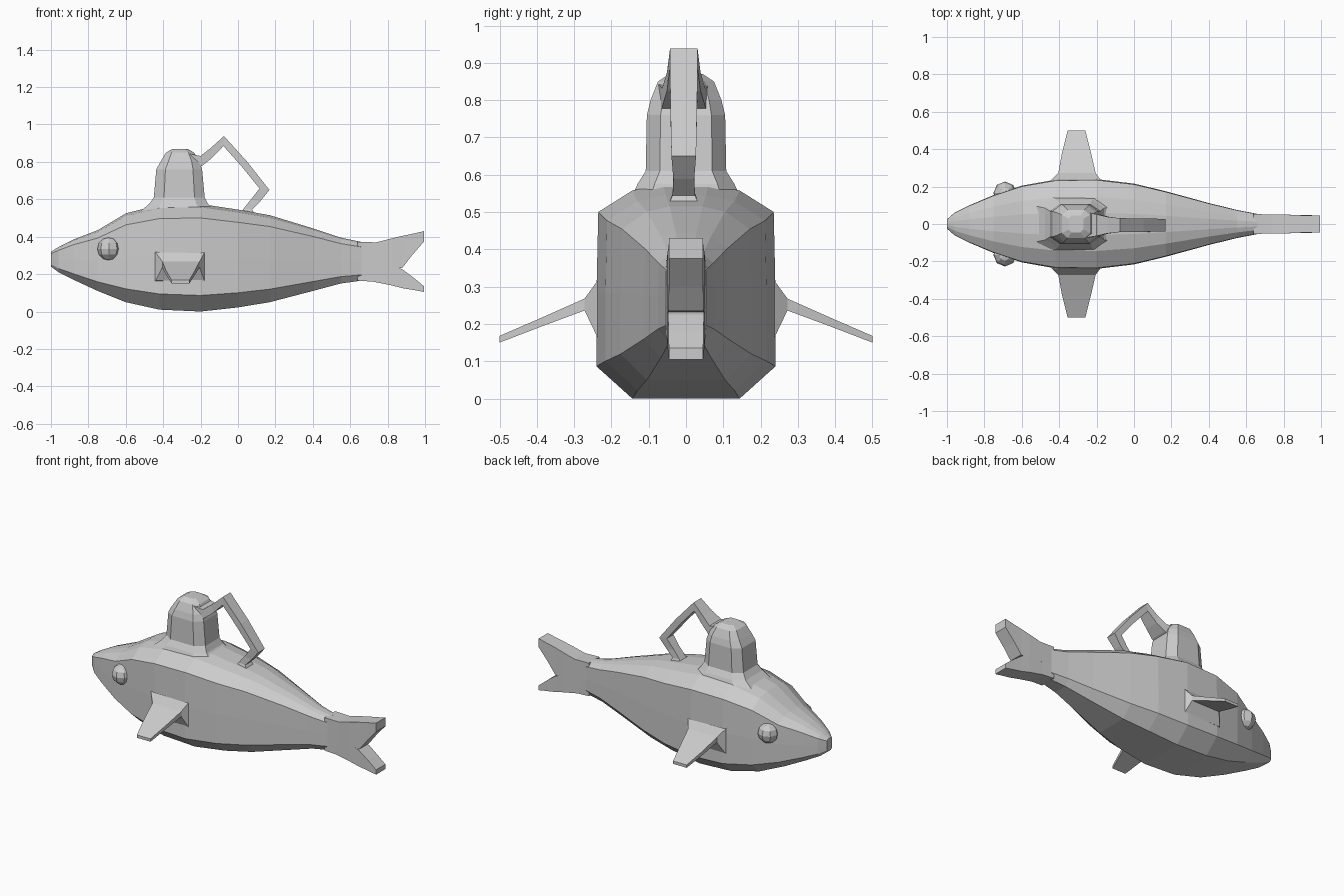
import bpy, bmesh
from mathutils import Matrix

if "Cube" in bpy.data.objects:
    bpy.data.objects.remove(bpy.data.objects["Cube"])


def finish(name, bm, mirror=False):
    bmesh.ops.recalc_face_normals(bm, faces=bm.faces[:])
    me = bpy.data.meshes.new(name)
    bm.to_mesh(me)
    bm.free()
    ob = bpy.data.objects.new(name, me)
    bpy.context.collection.objects.link(ob)
    if mirror:
        m = ob.modifiers.new("Mirror", 'MIRROR')
        m.use_axis = (False, True, False)
    return ob


def loft(name, rings, mirror=False):
    """Skin a list of equal-length closed rings and cap both ends."""
    bm = bmesh.new()
    vs = [[bm.verts.new(p) for p in r] for r in rings]
    n = len(vs[0])
    for a, b in zip(vs, vs[1:]):
        for i in range(n):
            j = (i + 1) % n
            bm.faces.new((a[i], a[j], b[j], b[i]))
    bm.faces.new(vs[0])
    bm.faces.new(vs[-1])
    return finish(name, bm, mirror)


# Fish body: x, bottom z, top z, half width
stations = [
    (-1.0, .24, .32, .025), (-.96, .21, .345, .06), (-.88, .17, .385, .10),
    (-.75, .11, .435, .155), (-.60, .05, .525, .205), (-.42, .01, .57, .237),
    (-.20, .0, .575, .24), (0, .022, .545, .216), (.17, .05, .515, .175),
    (.40, .11, .445, .112), (.55, .15, .395, .075), (.66, .165, .372, .054)]


def body_ring(x, zb, zt, w):
    h = zt - zb
    half = [(.6 * w, zb), (w, zb + .15 * h), (w, zb + .5 * h),
            (.98 * w, zt - .13 * h), (.6 * w, zt - .03 * h), (.25 * w, zt)]
    return [(x, y, z) for y, z in half] + [(x, -y, z) for y, z in reversed(half)]


loft("fish_body", [body_ring(*s) for s in stations])

# Forked tail: x, bottom z, top z, half width for each lobe
upper_tail = [(.64, .25, .372, .053), (.74, .24, .37, .051), (.82, .225, .39, .05),
              (.88, .235, .405, .047), (.93, .30, .415, .046), (.995, .375, .43, .045)]
lower_tail = [(.64, .165, .27, .053), (.72, .16, .27, .051), (.82, .14, .25, .05),
              (.88, .125, .225, .048), (.94, .115, .18, .047), (.995, .105, .135, .046)]
for name, lobe in (("tail_upper_lobe", upper_tail), ("tail_lower_lobe", lower_tail)):
    loft(name, [[(x, -w, a), (x, w, a), (x, w, b), (x, -w, b)] for x, a, b, w in lobe])

# Neck on the back: z, x start, x end, half width
neck = [(.53, -.53, -.11, .15), (.575, -.475, -.16, .13), (.61, -.45, -.178, .108),
        (.76, -.437, -.192, .105), (.80, -.415, -.205, .095),
        (.85, -.385, -.235, .075), (.87, -.35, -.27, .045)]


def neck_ring(z, x0, x1, w):
    c, k = .2 * (x1 - x0), .65 * w
    return [(x0 + c, -w, z), (x1 - c, -w, z), (x1, -k, z), (x1, k, z),
            (x1 - c, w, z), (x0 + c, w, z), (x0, k, z), (x0, -k, z)]


loft("neck", [neck_ring(*s) for s in neck])

# Bent handle: outer x, z, inner x, z, half width
handle = [(-.27, .845, -.25, .75, .07), (-.20, .832, -.188, .782, .058),
          (-.145, .875, -.135, .825, .045), (-.075, .938, -.078, .885, .037),
          (.05, .80, .02, .775, .036), (.168, .65, .115, .658, .033),
          (.118, .588, .07, .60, .028), (.075, .545, .03, .55, .03),
          (.10, .51, 0, .51, .045)]
loft("handle", [[(a, -w - .006, b), (a, w - .006, b), (c, w - .006, d), (c, -w - .006, d)]
                for a, b, c, d, w in handle])

# Side fins with raised root: y, x start, x end, z, half thickness
fin = [(.22, -.45, -.17, .24, .085), (.238, -.44, -.18, .24, .075),
       (.272, -.405, -.205, .252, .016), (.38, -.385, -.23, .208, .012),
       (.50, -.355, -.26, .159, .009)]
loft("side_fin", [[(a, y, z - t), (b, y, z - t), (b, y, z + t), (a, y, z + t)]
                  for y, a, b, z, t in fin], mirror=True)

# Eyes
bm = bmesh.new()
bmesh.ops.create_uvsphere(bm, u_segments=8, v_segments=6, radius=.062,
                          matrix=Matrix.Translation((-.69, .165, .335)))
finish("eye", bm, mirror=True)
